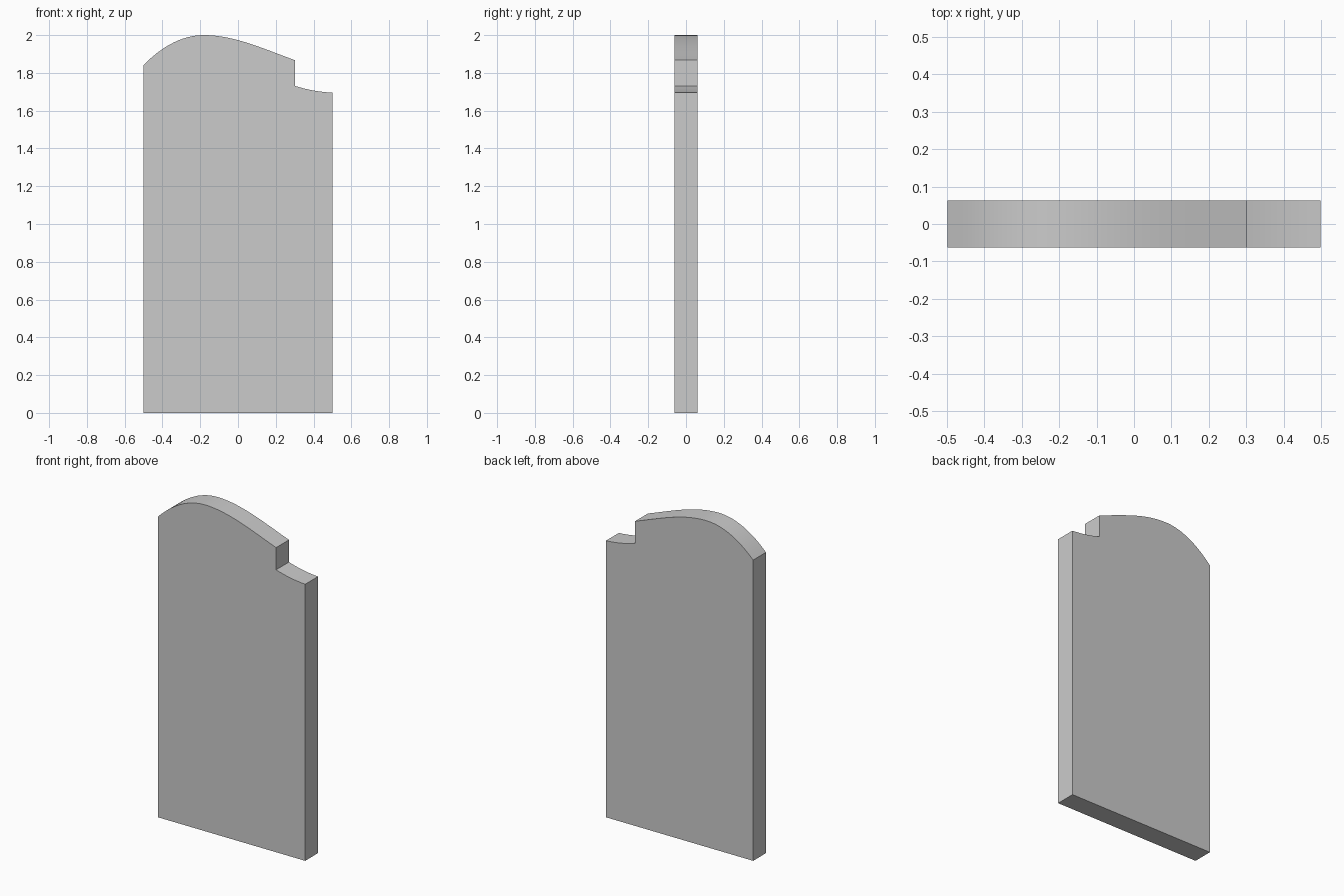
import bpy, bmesh

if "Cube" in bpy.data.objects:
    bpy.data.objects.remove(bpy.data.objects["Cube"])

HALF_DEPTH = 0.0622


def hermite(p, q, slope_p, slope_q, steps):
    """Smooth profile curve between two (x, z) points with given end slopes."""
    w = q[0] - p[0]
    points = []
    for i in range(steps + 1):
        t = i / steps
        z = ((2*t**3 - 3*t**2 + 1) * p[1] + (t**3 - 2*t**2 + t) * w * slope_p
             + (3*t**2 - 2*t**3) * q[1] + (t**3 - t**2) * w * slope_q)
        points.append((p[0] + w * t, z))
    return points


# Front outline: straight sides, swept crown, small stepped shoulder
peak = (-0.18, 2.0)
outline = [(0.499, 0.0), (-0.499, 0.0)]
outline += hermite((-0.499, 1.843), peak, 1.0, 0.0, 14)
outline += hermite(peak, (0.302, 1.867), 0.0, -0.36, 16)[1:]
outline += hermite((0.302, 1.731), (0.499, 1.695), -0.32, -0.06, 8)

# Extrude the outline through the thickness
bm = bmesh.new()
front = [bm.verts.new((x, -HALF_DEPTH, z)) for x, z in outline]
face = bm.faces.new(front)
extruded = bmesh.ops.extrude_face_region(bm, geom=[face])
back = [g for g in extruded["geom"] if isinstance(g, bmesh.types.BMVert)]
bmesh.ops.translate(bm, verts=back, vec=(0, 2 * HALF_DEPTH, 0))
if not any(len(f.verts) == len(front) and f.calc_center_median().y < 0 for f in bm.faces):
    bm.faces.new(front)
bmesh.ops.recalc_face_normals(bm, faces=bm.faces[:])

mesh = bpy.data.meshes.new("fence_panel")
bm.to_mesh(mesh)
bm.free()
panel = bpy.data.objects.new("fence_panel", mesh)
bpy.context.collection.objects.link(panel)

# Smooth crown, sharp corners
bpy.context.view_layer.objects.active = panel
panel.select_set(True)
bpy.ops.object.shade_smooth_by_angle(angle=0.5)
